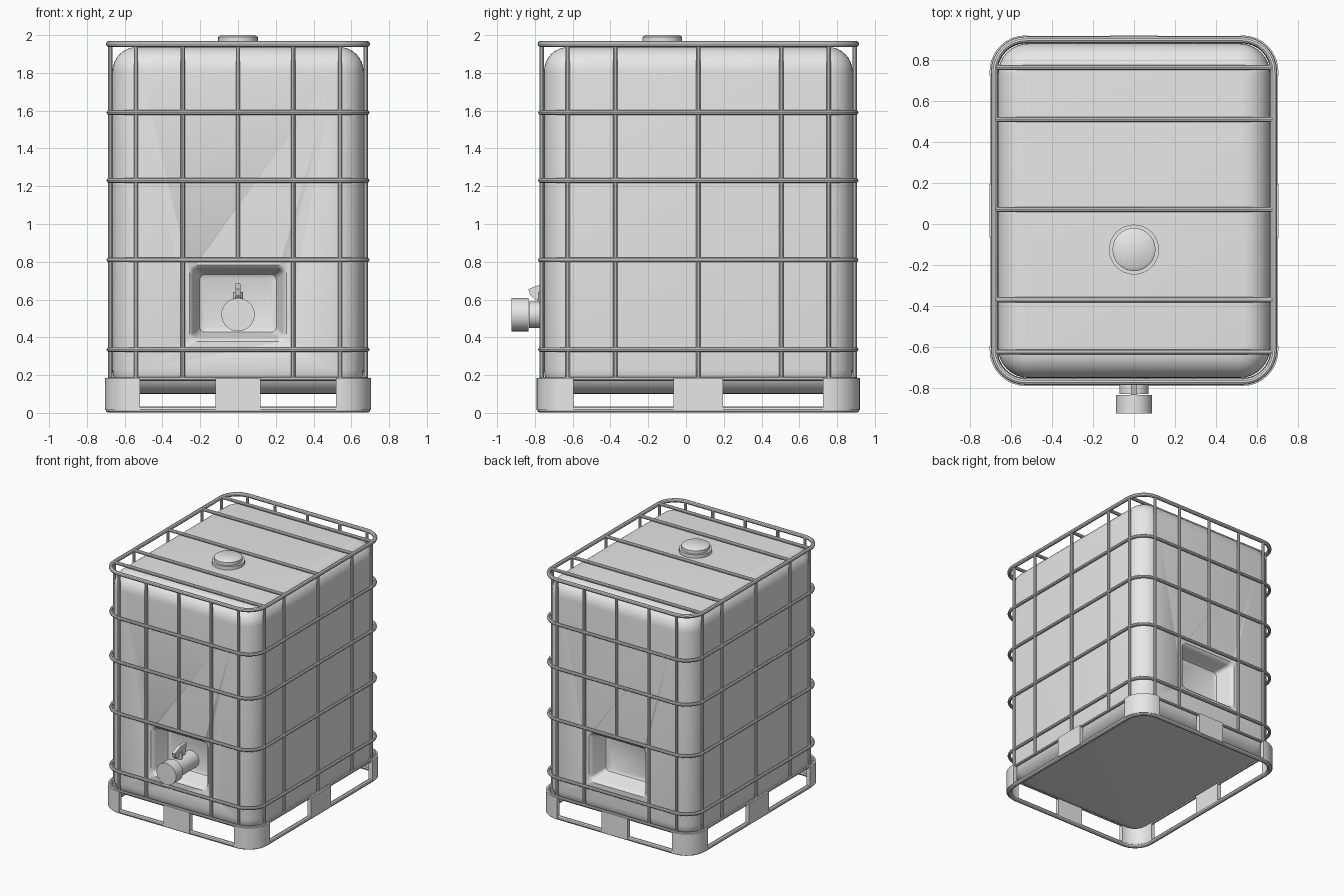
import bpy, bmesh, math
from mathutils import Matrix, Vector

if "Cube" in bpy.data.objects:
    bpy.data.objects.remove(bpy.data.objects["Cube"], do_unlink=True)

grey = bpy.data.materials.new("light_grey")
grey.use_nodes = True
grey.diffuse_color = (0.8, 0.8, 0.8, 1)
grey.node_tree.nodes["Principled BSDF"].inputs["Base Color"].default_value = (0.8, 0.8, 0.8, 1)

CY = 0.065           # depth centre of the cage and tank
HX, HY = 0.683, 0.835  # half size of the cage centreline


def finish(bm, name, smooth=True):
    bmesh.ops.recalc_face_normals(bm, faces=bm.faces)
    me = bpy.data.meshes.new(name)
    bm.to_mesh(me)
    bm.free()
    ob = bpy.data.objects.new(name, me)
    bpy.context.collection.objects.link(ob)
    me.materials.append(grey)
    if smooth:
        shade(ob)
    return ob


def shade(ob):
    bpy.ops.object.select_all(action='DESELECT')
    bpy.context.view_layer.objects.active = ob
    ob.select_set(True)
    bpy.ops.object.shade_smooth_by_angle(angle=math.radians(35))


def rounded_rect(hx, hy, r, z, n=8):
    pts = []
    for q, (sx, sy) in enumerate([(1, 1), (-1, 1), (-1, -1), (1, -1)]):
        for i in range(n + 1):
            a = math.pi / 2 * (q + i / n)
            pts.append(Vector((sx * (hx - r) + r * math.cos(a),
                               sy * (hy - r) + r * math.sin(a), z)))
    return pts


def loft(name, sections, closed=False, matrix=Matrix.Translation((0, CY, 0))):
    """Skin a list of (half_x, half_y, radius, z) rounded rectangles."""
    bm = bmesh.new()
    loops = [[bm.verts.new(matrix @ p) for p in rounded_rect(*s)] for s in sections]
    pairs = list(zip(loops, loops[1:]))
    if closed:
        pairs.append((loops[-1], loops[0]))
    else:
        bm.faces.new(loops[0])
        bm.faces.new(loops[-1])
    for a, b in pairs:
        for i in range(len(a)):
            j = (i + 1) % len(a)
            bm.faces.new((a[i], a[j], b[j], b[i]))
    return finish(bm, name)


def ring(name, z, r, grow=0.0):
    secs = []
    for i in range(10):
        a = math.tau * i / 10
        d = grow + r * math.cos(a)
        secs.append((HX + d, HY + d, 0.155 + d, z + r * math.sin(a)))
    return loft(name, secs, closed=True)


def rod(name, a, b, r, r2=None, sides=10):
    a, b = Vector(a), Vector(b)
    bm = bmesh.new()
    m = Matrix.Translation((a + b) / 2) @ (b - a).to_track_quat('Z', 'Y').to_matrix().to_4x4()
    bmesh.ops.create_cone(bm, cap_ends=True, segments=sides, radius1=r,
                          radius2=r if r2 is None else r2, depth=(b - a).length, matrix=m)
    return finish(bm, name)


def box(name, lo, hi):
    lo, hi = Vector(lo), Vector(hi)
    bm = bmesh.new()
    bmesh.ops.create_cube(bm, size=1, matrix=Matrix.Translation((lo + hi) / 2)
                          @ Matrix.Diagonal((*(hi - lo), 1)))
    return finish(bm, name, False)


def cut(target, cutters):
    for c in cutters:
        mod = target.modifiers.new("cut", 'BOOLEAN')
        mod.operation, mod.object, mod.solver = 'DIFFERENCE', c, 'EXACT'
    bpy.context.view_layer.update()
    me = bpy.data.meshes.new_from_object(
        target.evaluated_get(bpy.context.evaluated_depsgraph_get()))
    target.modifiers.clear()
    target.data = me
    for c in cutters:
        bpy.data.objects.remove(c, do_unlink=True)
    shade(target)


# Tank with rounded edges all round
TX, TY, R = 0.665, 0.817, 0.13
steps = [math.pi / 2 * i / 8 for i in range(9)]
profile = [(R * (1 - math.sin(a)), 0.10 + R * (1 - math.cos(a))) for a in steps]
profile += [(R * (1 - math.cos(a)), 1.937 - R * (1 - math.sin(a))) for a in steps]
tank = loft("tank", [(TX - d, TY - d, 0.15 - d * 0.9, z) for d, z in profile])

# Soft-edged recesses in the front and back of the tank
recesses = []
for s in (-1, 1):
    m = Matrix.Translation((0, CY + s * TY, 0.58)) @ Matrix.Rotation(-s * math.pi / 2, 4, 'X')
    secs = [(0.275, 0.22, 0.05, 0.02), (0.258, 0.203, 0.04, 0.0), (0.245, 0.19, 0.035, -0.01),
            (0.236, 0.181, 0.03, -0.03), (0.212, 0.162, 0.03, -0.12),
            (0.203, 0.153, 0.03, -0.14), (0.185, 0.135, 0.03, -0.15)]
    recesses.append(loft("recess_cutter", secs, matrix=m))
cut(tank, recesses)

# Cage hoops
for i, z in enumerate((0.335, 0.81, 1.23, 1.59)):
    ring(f"cage_hoop_{i}", z, 0.013)
ring("cage_top_rail", 1.953, 0.016)
ring("cage_base_rail", 0.18, 0.011)

# Cage uprights and top bars
PX, PY = HX - 0.006, HY - 0.006
for s in (-1, 1):
    for x in (-0.54, -0.293, 0, 0.293, 0.54):
        rod("end_upright", (x, CY + s * PY, 0.81 if x == 0 else 0.18),
            (x, CY + s * PY, 1.953), 0.012)
    for y in (-0.69, -0.44, 0, 0.44, 0.69):
        rod("side_upright", (s * PX, CY + y, 0.18), (s * PX, CY + y, 1.953), 0.012)
for y in (-0.69, -0.435, 0.005, 0.445, 0.7):
    rod("top_bar", (-HX, CY + y, 1.953), (HX, CY + y, 1.953), 0.013)

# Pallet: bottom rail and a skirt cut into corner and middle blocks
ring("pallet_rail", 0.018, 0.018)
skirt = loft("pallet_blocks", [(0.705, 0.856, 0.175, 0.015), (0.705, 0.856, 0.175, 0.185),
                               (0.672, 0.823, 0.142, 0.185), (0.672, 0.823, 0.142, 0.015)],
             closed=True)
gaps = []
for s in (-1, 1):
    for x in (-0.52, 0.118):
        gaps.append(box("gap_cutter", (x, CY + s * 0.84 - 0.1, -0.1),
                        (x + 0.402, CY + s * 0.84 + 0.1, 0.3)))
    for y in (-0.66, 0.13):
        gaps.append(box("gap_cutter", (s * 0.69 - 0.1, CY + y, -0.1),
                        (s * 0.69 + 0.1, CY + y + 0.53, 0.3)))
cut(skirt, gaps)

# Filler neck and lid
LY = -0.125
rod("filler_neck", (0, LY, 1.92), (0, LY, 1.965), 0.122, sides=32)
rod("lid", (0, LY, 1.96), (0, LY, 1.99), 0.105, sides=32)
rod("lid_crown", (0, LY, 1.99), (0, LY, 2.0), 0.105, 0.09, sides=32)

# Outlet valve
VZ = 0.52
rod("valve_body", (0, -0.59, VZ), (0, -0.83, VZ), 0.07, sides=32)
rod("valve_cap", (0, -0.835, VZ), (0, -0.925, VZ), 0.088, sides=32)
rod("valve_stem", (0, -0.76, VZ), (0, -0.76, 0.64), 0.026, sides=12)

# Valve lever: a side profile given a thin width
bm = bmesh.new()
outline = [(-0.835, 0.655), (-0.825, 0.625), (-0.8, 0.6), (-0.7, 0.6), (-0.68, 0.685), (-0.76, 0.685)]
face = bm.faces.new([bm.verts.new((-0.014, y, z)) for y, z in outline])
out = bmesh.ops.extrude_face_region(bm, geom=[face])
bmesh.ops.translate(bm, vec=(0.028, 0, 0),
                    verts=[g for g in out["geom"] if isinstance(g, bmesh.types.BMVert)])
finish(bm, "valve_lever", False)
